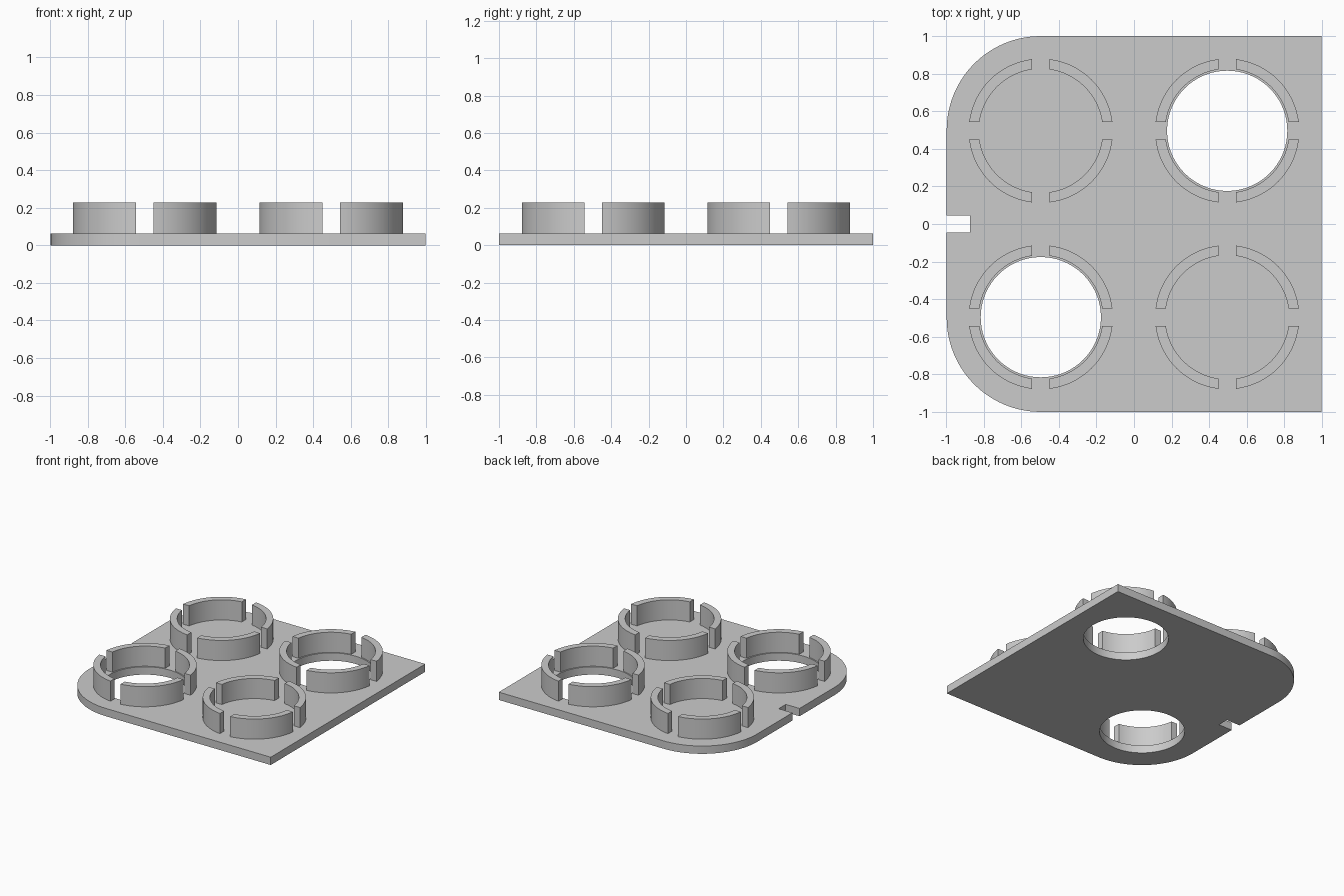
import bpy, bmesh
from math import pi, sin, cos, asin

cube = bpy.data.objects.get("Cube")
if cube:
    bpy.data.objects.remove(cube)

HALF_X, HALF_Y = 0.997, 1.0
CORNER = 0.5
PLATE_TOP, RING_TOP = 0.064, 0.229
PITCH = 0.496
OUTER, INNER, HOLE = 0.384, 0.33, 0.32
GAP = 0.046          # half width of the slots
NOTCH_DEPTH = 0.125

grey = bpy.data.materials.new("light grey")
grey.use_nodes = True
colour = (0.6, 0.6, 0.6, 1)
grey.diffuse_color = colour
grey.node_tree.nodes["Principled BSDF"].inputs["Base Color"].default_value = colour


def arc(cx, cy, r, a0, a1, n):
    return [(cx + r * cos(a0 + (a1 - a0) * i / n),
             cy + r * sin(a0 + (a1 - a0) * i / n)) for i in range(n + 1)]


def extruded(name, loops, z0, z1):
    """Fill the outline (first loop) minus any holes and raise it into a solid."""
    bm = bmesh.new()
    edges = []
    for loop in loops:
        vs = [bm.verts.new((x, y, z0)) for x, y in loop]
        edges += [bm.edges.new((v, vs[i - 1])) for i, v in enumerate(vs)]
    if len(loops) == 1:
        bm.faces.new(vs)
    else:
        bmesh.ops.triangle_fill(bm, edges=edges, use_beauty=True)
    new = bmesh.ops.extrude_face_region(bm, geom=bm.faces[:], use_keep_orig=True)["geom"]
    for v in new:
        if isinstance(v, bmesh.types.BMVert):
            v.co.z = z1
    bmesh.ops.recalc_face_normals(bm, faces=bm.faces[:])
    mesh = bpy.data.meshes.new(name)
    bm.to_mesh(mesh)
    bm.free()
    mesh.materials.append(grey)
    obj = bpy.data.objects.new(name, mesh)
    bpy.context.collection.objects.link(obj)
    bpy.ops.object.select_all(action="DESELECT")
    obj.select_set(True)
    bpy.context.view_layer.objects.active = obj
    bpy.ops.object.shade_smooth_by_angle(angle=pi / 6)
    return obj


# Base plate: two rounded corners, an edge notch and two through holes
cx, cy = CORNER - HALF_X, HALF_Y - CORNER
notch_x = NOTCH_DEPTH - HALF_X
outline = [(HALF_X, -HALF_Y), (HALF_X, HALF_Y)]
outline += arc(cx, cy, CORNER, pi / 2, pi, 24)
outline += [(-HALF_X, GAP), (notch_x, GAP), (notch_x, -GAP), (-HALF_X, -GAP)]
outline += arc(cx, -cy, CORNER, pi, 1.5 * pi, 24)
holes = [arc(s * PITCH, s * PITCH, HOLE, 0, 2 * pi, 72)[:-1] for s in (-1, 1)]
extruded("base_plate", [outline] + holes, 0, PLATE_TOP)

# Four collars, each split into quarter walls by straight slots
for sx, side in ((-1, "right"), (1, "left")):
    for sy, end in ((-1, "front"), (1, "back")):
        for q in range(4):
            x, y, turn = sx * PITCH, sy * PITCH, q * pi / 2
            a, b = asin(GAP / OUTER), asin(GAP / INNER)
            wall = arc(x, y, OUTER, turn + a, turn + pi / 2 - a, 18)
            wall += arc(x, y, INNER, turn + pi / 2 - b, turn + b, 18)
            extruded(f"{end}_{side}_collar_wall_{q + 1}", [wall], PLATE_TOP, RING_TOP)
